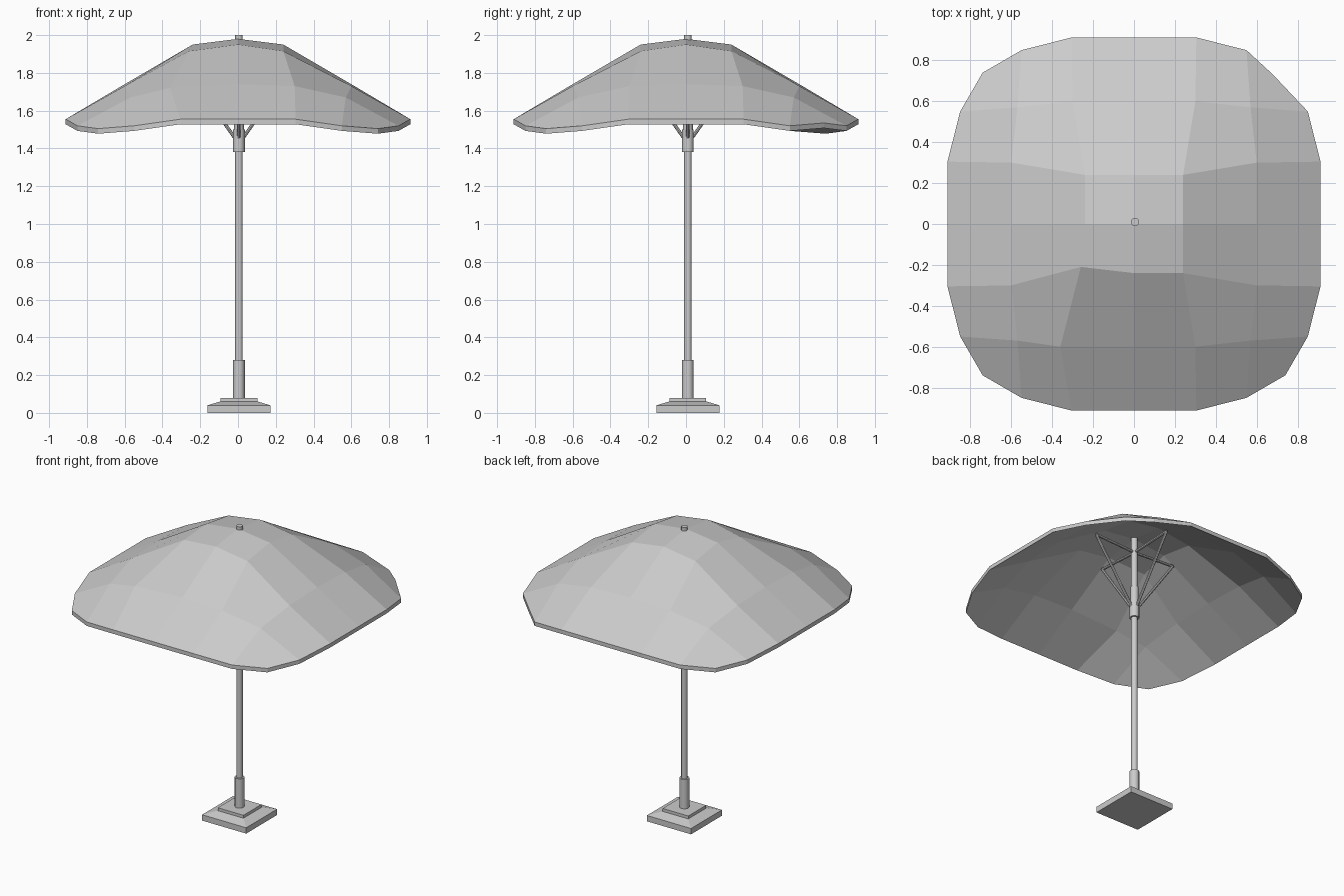
import bpy, bmesh, math
from mathutils import Vector

cube = bpy.data.objects.get("Cube")
if cube:
    bpy.data.objects.remove(cube, do_unlink=True)

grey = bpy.data.materials.new("light grey")
grey.use_nodes = True
grey.diffuse_color = (0.6, 0.6, 0.6, 1)
grey.node_tree.nodes["Principled BSDF"].inputs["Base Color"].default_value = (0.6, 0.6, 0.6, 1)

CX, CY = 0.005, 0.01  # pole axis


def finish(bm, name, smooth=False):
    bmesh.ops.recalc_face_normals(bm, faces=bm.faces)
    mesh = bpy.data.meshes.new(name)
    bm.to_mesh(mesh)
    bm.free()
    mesh.materials.append(grey)
    ob = bpy.data.objects.new(name, mesh)
    bpy.context.collection.objects.link(ob)
    if smooth:
        bpy.ops.object.select_all(action='DESELECT')
        ob.select_set(True)
        bpy.context.view_layer.objects.active = ob
        bpy.ops.object.shade_smooth_by_angle(angle=math.radians(40))
    return ob


def rod(name, start, end, radius, sides=12):
    start, end = Vector(start), Vector(end)
    axis = end - start
    bm = bmesh.new()
    bmesh.ops.create_cone(bm, cap_ends=True, segments=sides, radius1=radius,
                          radius2=radius, depth=axis.length)
    bm.transform(axis.to_track_quat('Z', 'Y').to_matrix().to_4x4())
    bmesh.ops.translate(bm, verts=bm.verts, vec=(start + end) / 2)
    return finish(bm, name, smooth=True)


def post(name, z0, z1, radius):
    return rod(name, (CX, CY, z0), (CX, CY, z1), radius)


def stepped_square(name, levels):
    """Loft square sections given as (half width, height)."""
    bm = bmesh.new()
    rings = [[bm.verts.new((CX + sx * h, CY + sy * h, z))
              for sx, sy in ((-1, -1), (1, -1), (1, 1), (-1, 1))] for h, z in levels]
    for a, b in zip(rings, rings[1:]):
        for k in range(4):
            n = (k + 1) % 4
            bm.faces.new((a[k], a[n], b[n], b[k]))
    bm.faces.new(rings[0])
    bm.faces.new(rings[-1])
    return finish(bm, name)


# Stand and pole
stepped_square("base_plate", [(0.167, 0), (0.167, 0.04), (0.1, 0.06)])
stepped_square("base_step", [(0.097, 0.055), (0.097, 0.08)])
post("base_sleeve", 0.07, 0.28, 0.031)
post("pole", 0.07, 2.0, 0.02)
post("collar", 1.38, 1.5, 0.031)
post("collar_neck", 1.5, 1.6, 0.026)

# Four arms, each with a brace from the collar
for label, dx, dy in (("left", 1, 0), ("right", -1, 0), ("back", 0, 1), ("front", 0, -1)):
    tip = (CX + 0.31 * dx, CY + 0.31 * dy, 1.865)
    rod("arm_" + label, (CX, CY, 1.85), tip, 0.009, 8)
    rod("brace_" + label, (CX + 0.025 * dx, CY + 0.025 * dy, 1.46), tip, 0.009, 8)

# Canopy: one octant of a faceted dome, (outer, inner, height) by grid step
octant = {
    (0, 0): (0, 0, 1.98),
    (1, 0): (0.24, 0, 1.95), (1, 1): (0.24, 0.24, 1.915),
    (2, 0): (0.6, 0, 1.74), (2, 1): (0.6, 0.3, 1.73), (2, 2): (0.57, 0.57, 1.67),
    (3, 0): (0.912, 0, 1.555), (3, 1): (0.912, 0.305, 1.555),
    (3, 2): (0.85, 0.55, 1.52), (3, 3): (0.74, 0.74, 1.505),
}
# slight sag in the cloth at a few points
tweaks = {(3, 3): (0.68, 0.73, 1.535), (-1, -1): (-0.26, -0.21, 1.915),
          (-1, -2): (-0.36, -0.6, 1.72)}


def canopy_point(i, j):
    if (i, j) in tweaks:
        return Vector(tweaks[i, j])
    a, b = abs(i), abs(j)
    big, small, z = octant[max(a, b), min(a, b)]
    x, y = (big, small) if a >= b else (small, big)
    return Vector((math.copysign(x, i), math.copysign(y, j), z))


bm = bmesh.new()
steps = range(-3, 4)
top = {(i, j): bm.verts.new(canopy_point(i, j)) for i in steps for j in steps}
for i in range(-3, 3):
    for j in range(-3, 3):
        bm.faces.new((top[i, j], top[i + 1, j], top[i + 1, j + 1], top[i, j + 1]))
# give the cloth a vertical thickness
upper = list(bm.faces)
copy = bmesh.ops.duplicate(bm, geom=list(bm.verts) + list(bm.edges) + upper)
lower = [g for g in copy["geom"] if isinstance(g, bmesh.types.BMVert)]
bmesh.ops.translate(bm, verts=lower, vec=(0, 0, -0.027))
bmesh.ops.bridge_loops(bm, edges=[e for e in bm.edges if e.is_boundary])
finish(bm, "canopy")
